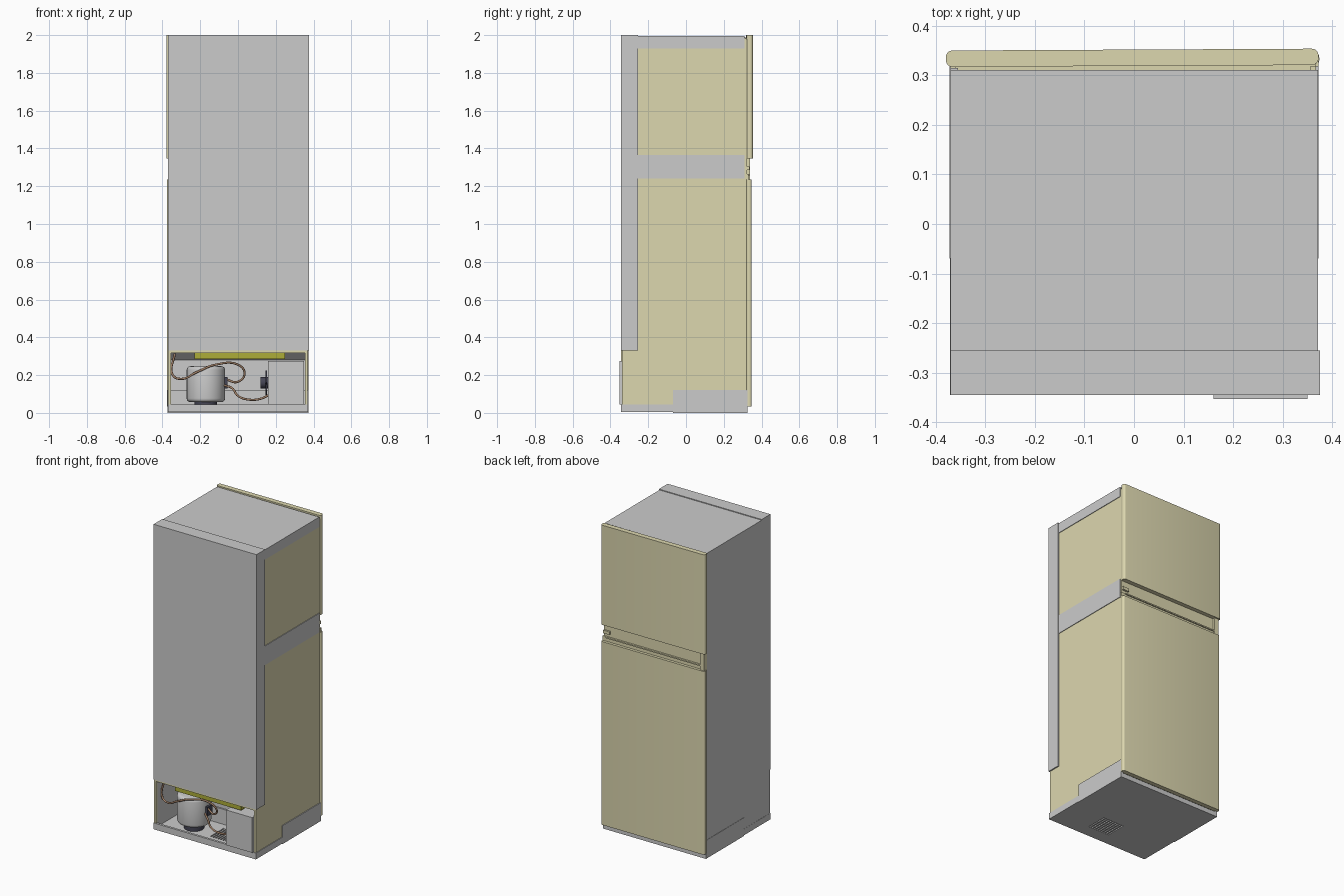
import bpy, bmesh, math
from mathutils import Vector

if "Cube" in bpy.data.objects:
    bpy.data.objects.remove(bpy.data.objects["Cube"])


def mat(name, col):
    m = bpy.data.materials.new(name)
    m.diffuse_color = (*col, 1)
    m.use_nodes = True
    m.node_tree.nodes["Principled BSDF"].inputs["Base Color"].default_value = m.diffuse_color
    return m


KHAKI = mat("khaki", (0.72, 0.68, 0.43))
OLIVE = mat("olive", (0.42, 0.42, 0.04))
COPPER = mat("copper", (0.36, 0.22, 0.14))
DARK = mat("dark", (0.06, 0.06, 0.09))


def finish(name, bm, m=None):
    bmesh.ops.recalc_face_normals(bm, faces=bm.faces)
    me = bpy.data.meshes.new(name)
    bm.to_mesh(me)
    bm.free()
    ob = bpy.data.objects.new(name, me)
    bpy.context.collection.objects.link(ob)
    if m:
        me.materials.append(m)
    return ob


def smooth(ob):
    bpy.ops.object.select_all(action='DESELECT')
    ob.select_set(True)
    bpy.context.view_layer.objects.active = ob
    bpy.ops.object.shade_smooth_by_angle(angle=math.radians(40))


def add_box(bm, x, y, z):
    vs = bmesh.ops.create_cube(bm, size=1)["verts"]
    for v in vs:
        v.co = Vector([(r[0] + r[1]) / 2 + c * (r[1] - r[0]) for c, r in zip(v.co, (x, y, z))])


def box(name, x, y, z, m=None, bevel=0, vertical=False):
    bm = bmesh.new()
    add_box(bm, x, y, z)
    if bevel:
        es = [e for e in bm.edges if not vertical
              or abs(e.verts[0].co.z - e.verts[1].co.z) > 1e-4]
        bmesh.ops.bevel(bm, geom=es, offset=bevel, segments=4, profile=0.5, affect='EDGES')
    ob = finish(name, bm, m)
    if bevel:
        smooth(ob)
    return ob


def cyl(name, r, h, loc, m=None, axis='Z', bevel=0, n=32):
    bm = bmesh.new()
    bmesh.ops.create_cone(bm, cap_ends=True, segments=n, radius1=r, radius2=r, depth=h)
    if bevel:
        es = [e for e in bm.edges if abs(e.verts[0].co.z - e.verts[1].co.z) < 1e-5]
        bmesh.ops.bevel(bm, geom=es, offset=bevel, segments=4, profile=0.5, affect='EDGES')
    ob = finish(name, bm, m)
    ob.location = loc
    if axis == 'X':
        ob.rotation_euler.y = math.pi / 2
    smooth(ob)
    return ob


def tube(name, pts, r=0.006):
    cu = bpy.data.curves.new(name, 'CURVE')
    cu.dimensions = '3D'
    cu.bevel_depth, cu.bevel_resolution, cu.resolution_u = r, 2, 8
    cu.use_fill_caps = True
    sp = cu.splines.new('BEZIER')
    sp.bezier_points.add(len(pts) - 1)
    for b, p in zip(sp.bezier_points, pts):
        b.co = p
        b.handle_left_type = b.handle_right_type = 'AUTO'
    cu.materials.append(COPPER)
    bpy.context.collection.objects.link(bpy.data.objects.new(name, cu))


# cabinet core: side profile with the machine compartment cut out at the back
profile = [(0.31, 0.015), (0.31, 1.985), (-0.335, 1.985), (-0.335, 0.325),
           (-0.12, 0.325), (-0.07, 0.28), (-0.07, 0.015)]
bm = bmesh.new()
f = bm.faces.new([bm.verts.new((-0.355, y, z)) for y, z in profile])
ext = bmesh.ops.extrude_face_region(bm, geom=[f])["geom"]
bmesh.ops.translate(bm, vec=(0.71, 0, 0), verts=[v for v in ext if isinstance(v, bmesh.types.BMVert)])
finish("cabinet_core", bm)

# outer skins
box("roof_panel", (-0.37, 0.37), (-0.255, 0.311), (1.98, 1.995))
box("back_panel", (-0.37, 0.375), (-0.345, -0.255), (0.33, 2.0))
box("left_side_skin", (-0.37, -0.355), (-0.34, 0.315), (0.005, 1.99))
box("right_side_panel", (0.355, 0.367), (-0.34, 0.318), (0.04, 1.985), KHAKI)
box("right_top_rail", (0.355, 0.371), (-0.255, 0.311), (1.93, 1.995))
box("right_middle_rail", (0.355, 0.371), (-0.255, 0.311), (1.24, 1.365))
box("front_seal", (-0.36, 0.367), (0.308, 0.324), (0.04, 1.98), KHAKI)

# machine compartment frame
box("compartment_top_frame", (-0.367, 0.367), (-0.34, -0.325), (0.318, 0.33), KHAKI)
box("compartment_left_frame", (-0.367, -0.354), (-0.343, -0.325), (0.04, 0.33), KHAKI)
box("compartment_step", (-0.355, 0.355), (-0.08, -0.06), (0.02, 0.118))

# base tray with vent slots and rims
floor = box("base_floor", (-0.37, 0.37), (-0.34, -0.01), (0.004, 0.018))
bm = bmesh.new()
for i in range(9):
    x = -0.02 + i * 0.018
    add_box(bm, (x, x + 0.008), (-0.26, -0.12), (-0.05, 0.05))
cutter = finish("slot_cutter", bm)
cutter.hide_render = True
cutter.hide_viewport = True
b = floor.modifiers.new("slots", 'BOOLEAN')
b.object = cutter
b.solver = 'EXACT'
box("base_back_rim", (-0.37, 0.37), (-0.345, -0.33), (0.004, 0.045))
for s, n in ((-1, "left"), (1, "right")):
    x0, x1 = sorted((s * 0.355, s * 0.371))
    box("base_rim_" + n, (x0, x1), (-0.345, 0.0), (0.004, 0.045))
    x0, x1 = sorted((s * 0.355, s * 0.372))
    box("base_foot_" + n, (x0, x1), (-0.07, 0.325), (0.0, 0.12))
box("base_front_plate", (-0.37, 0.37), (-0.07, 0.325), (0.0, 0.03))

# doors
upper = box("upper_door", (-0.378, 0.374), (0.319, 0.352), (1.348, 2.0), KHAKI, 0.013, True)
upper.rotation_euler.z = 0.005
box("lower_door", (-0.376, 0.374), (0.319, 0.348), (0.035, 1.235), KHAKI, 0.012, True)

# handle recess between the doors
box("handle_lip", (-0.345, 0.372), (0.318, 0.33), (1.235, 1.265), KHAKI)
box("handle_lip_edge", (-0.345, 0.345), (0.328, 0.338), (1.258, 1.266), KHAKI)
box("handle_end_block", (-0.37, -0.34), (0.312, 0.34), (1.23, 1.35), KHAKI)
box("middle_hinge", (0.32, 0.365), (0.32, 0.336), (1.285, 1.305), KHAKI)

# compressor
cyl("compressor_body", 0.102, 0.19, (-0.17, -0.21, 0.152), bevel=0.02)
cyl("compressor_mount", 0.06, 0.045, (-0.17, -0.21, 0.04), DARK)
box("compressor_terminal", (-0.075, -0.055), (-0.235, -0.185), (0.13, 0.19), DARK)

# condenser box, fan and drip tray
box("condenser_box", (0.16, 0.35), (-0.353, -0.13), (0.045, 0.275))
cyl("fan_motor", 0.03, 0.04, (0.14, -0.25, 0.16), DARK, 'X')
for i in range(5):
    blade = box("fan_blade_%d" % i, (-0.004, 0.004), (-0.02, 0.02), (0.02, 0.065), DARK)
    blade.location = (0.15, -0.25, 0.16)
    blade.rotation_euler.x = i * math.tau / 5
box("drip_tray", (-0.23, 0.25), (-0.325, -0.13), (0.285, 0.318), OLIVE)

# copper pipes
tube("suction_pipe", [(-0.335, -0.28, 0.315), (-0.345, -0.29, 0.2), (-0.3, -0.3, 0.18), (-0.22, -0.315, 0.215),
                      (-0.12, -0.315, 0.255), (0.0, -0.29, 0.255), (0.035, -0.27, 0.21),
                      (0.0, -0.25, 0.165), (-0.07, -0.22, 0.18)])
tube("discharge_pipe", [(-0.07, -0.24, 0.145), (-0.03, -0.27, 0.13), (0.0, -0.28, 0.09),
                        (0.06, -0.28, 0.07), (0.12, -0.27, 0.075), (0.165, -0.26, 0.095)])
